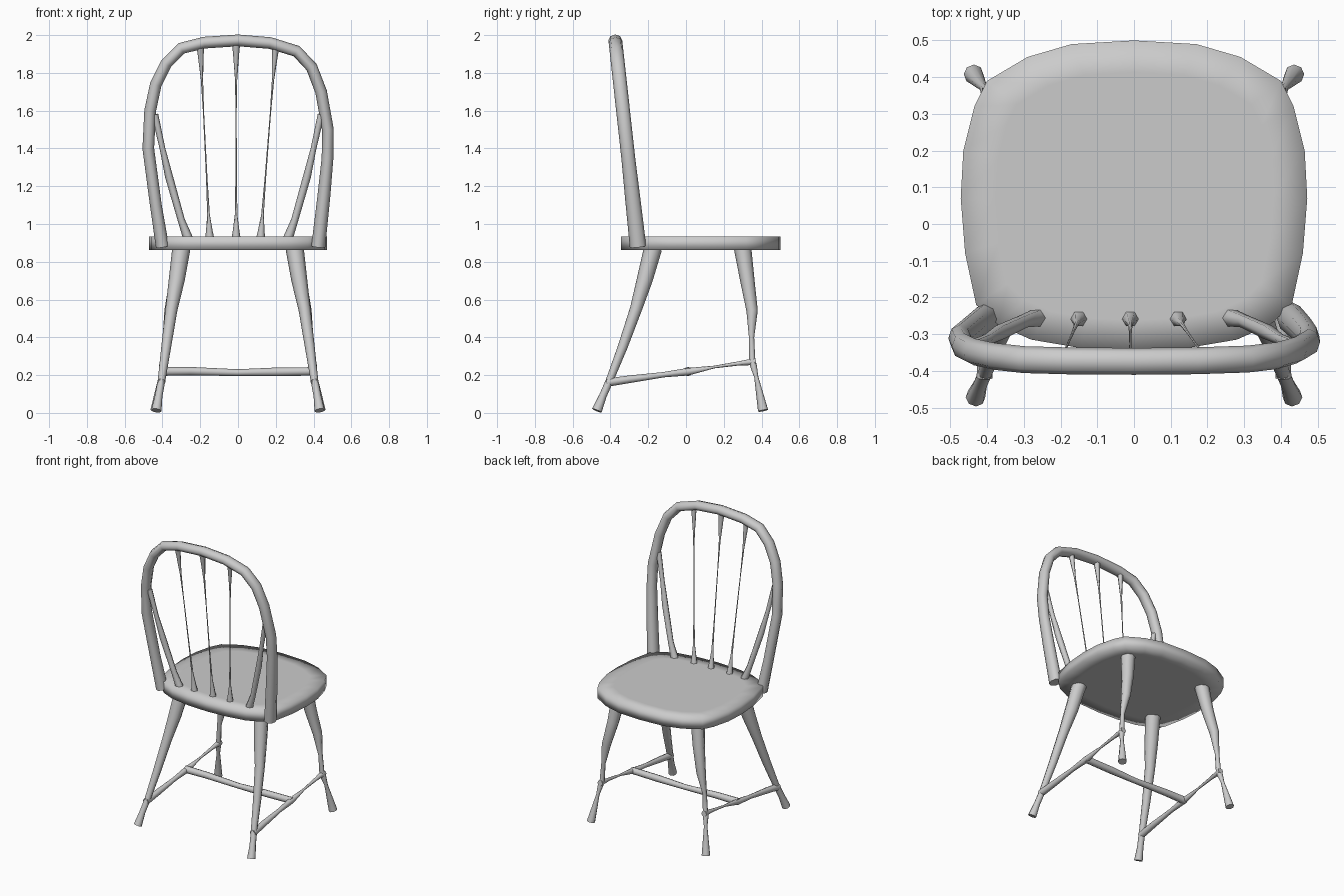
import bpy, bmesh
from math import cos, sin, tau
from mathutils import Vector

cube = bpy.data.objects.get("Cube")
if cube:
    bpy.data.objects.remove(cube, do_unlink=True)

grey = bpy.data.materials.new("plain grey")
grey.use_nodes = True
colour = (0.6, 0.6, 0.6, 1)
grey.diffuse_color = colour
grey.node_tree.nodes["Principled BSDF"].inputs["Base Color"].default_value = colour


def finish(name, bm):
    """Turn a bmesh into a smooth grey object."""
    bmesh.ops.recalc_face_normals(bm, faces=bm.faces)
    mesh = bpy.data.meshes.new(name)
    bm.to_mesh(mesh)
    bm.free()
    mesh.materials.append(grey)
    for face in mesh.polygons:
        face.use_smooth = len(face.vertices) == 4
    obj = bpy.data.objects.new(name, mesh)
    bpy.context.collection.objects.link(obj)
    return obj


def loft(bm, rings, caps=True):
    """Bridge successive rings of points and close both ends."""
    rings = [[bm.verts.new(p) for p in ring] for ring in rings]
    for a, b in zip(rings, rings[1:]):
        for i in range(len(a)):
            j = (i + 1) % len(a)
            bm.faces.new((a[i], a[j], b[j], b[i]))
    if caps:
        bm.faces.new(rings[0])
        bm.faces.new(rings[-1])


def rod(name, points, radii, ref=(0, 1, 0), depth=1.0, sides=8):
    """Turned rod along a path; depth scales it along the ref direction."""
    points = [Vector(p) for p in points]
    rings = []
    for i, (p, r) in enumerate(zip(points, radii)):
        along = points[min(i + 1, len(points) - 1)] - points[max(i - 1, 0)]
        u = along.cross(Vector(ref)).normalized()
        v = u.cross(along).normalized()
        rings.append([p + r * (u * cos(tau * k / sides) + v * depth * sin(tau * k / sides))
                      for k in range(sides)])
    bm = bmesh.new()
    loft(bm, rings)
    return finish(name, bm)


# Seat slab: rounded outline with a softly shaded rim above and below
half = [(0, 0.5), (0.17, 0.49), (0.29, 0.455), (0.4, 0.39), (0.435, 0.32), (0.465, 0.2),
        (0.472, 0.07), (0.46, -0.08), (0.43, -0.22), (0.37, -0.275), (0.28, -0.315),
        (0.15, -0.337), (0, -0.345)]
outline = half + [(-x, y) for x, y in half[-2:0:-1]]
levels = [(0.8, 0.862), (1, 0.862), (1, 0.935), (0.8, 0.935)]
bm = bmesh.new()
loft(bm, [[(x * s, 0.07 + (y - 0.07) * s, z) for x, y in outline] for s, z in levels])
finish("seat", bm)


def back_y(z):
    """Depth of the leaning back at a given height."""
    return -0.254 - (z - 0.88) * 0.11


# Bent hoop of the back
arch = [(-0.4, 0.88), (-0.435, 1.1), (-0.475, 1.4), (-0.465, 1.6), (-0.435, 1.74),
        (-0.38, 1.85), (-0.3, 1.93), (-0.18, 1.96), (0, 1.972), (0.17, 1.958), (0.31, 1.915),
        (0.39, 1.83), (0.44, 1.7), (0.476, 1.5), (0.474, 1.35), (0.455, 1.15), (0.425, 0.88)]
widths = [0.035] + [0.031] * (len(arch) - 3) + [0.034, 0.037]
rod("back_hoop", [(x, back_y(z), z) for x, z in arch], widths, depth=1.18)

# Spindles: flared at both ends, hair thin between
inner = {"right": (-0.15, -0.2), "middle": (-0.01, -0.01), "left": (0.12, 0.2)}
shape = [(0, 0.024), (0.035, 0.018), (0.12, 0.007), (0.3, 0.004), (0.65, 0.003),
         (0.82, 0.006), (0.95, 0.016), (1, 0.021)]
for side, (low, high) in inner.items():
    a = Vector((low, -0.258, 0.925))
    b = Vector((high, back_y(1.95), 1.95))
    rod("spindle_" + side, [a.lerp(b, t) for t, r in shape], [r for t, r in shape], sides=6)

for side, s in (("left", 1), ("right", -1)):
    # Stouter outer spindle
    rod("outer_spindle_" + side,
        [(s * 0.265, -0.256, 0.925), (s * 0.3, -0.265, 1.02), (s * 0.365, -0.295, 1.25),
         (s * 0.4, -0.315, 1.4), (s * 0.44, -0.333, 1.58)],
        [0.026, 0.019, 0.021, 0.015, 0.018], sides=6)

    # Leg under the back
    rod("back_leg_" + side,
        [(s * 0.3, -0.175, 0.87), (s * 0.325, -0.22, 0.7), (s * 0.352, -0.265, 0.55),
         (s * 0.38, -0.335, 0.35), (s * 0.405, -0.405, 0.17), (s * 0.42, -0.44, 0.09),
         (s * 0.432, -0.472, 0.012)],
        [0.048, 0.042, 0.032, 0.026, 0.02, 0.02, 0.027])

    # Leg under the open edge of the seat
    rod("front_leg_" + side,
        [(s * 0.3, 0.3, 0.87), (s * 0.325, 0.325, 0.7), (s * 0.36, 0.35, 0.54),
         (s * 0.385, 0.347, 0.4), (s * 0.392, 0.35, 0.29), (s * 0.4, 0.357, 0.25),
         (s * 0.41, 0.372, 0.19), (s * 0.437, 0.408, 0.012)],
        [0.046, 0.038, 0.03, 0.014, 0.016, 0.018, 0.011, 0.027])

    # Side stretcher, swollen where the cross stretcher enters
    rod("side_stretcher_" + side,
        [(s * 0.407, -0.42, 0.16), (s * 0.403, -0.3, 0.178), (s * 0.4, -0.12, 0.202),
         (s * 0.398, 0.01, 0.218), (s * 0.397, 0.15, 0.243), (s * 0.396, 0.28, 0.262),
         (s * 0.395, 0.37, 0.272)],
        [0.022, 0.02, 0.014, 0.02, 0.007, 0.011, 0.019], ref=(1, 0, 0))

# Cross stretcher
rod("cross_stretcher",
    [(-0.405, 0.01, 0.22), (-0.25, 0.01, 0.221), (0, 0.01, 0.213), (0.2, 0.01, 0.217),
     (0.405, 0.01, 0.22)],
    [0.024, 0.022, 0.018, 0.023, 0.022])
